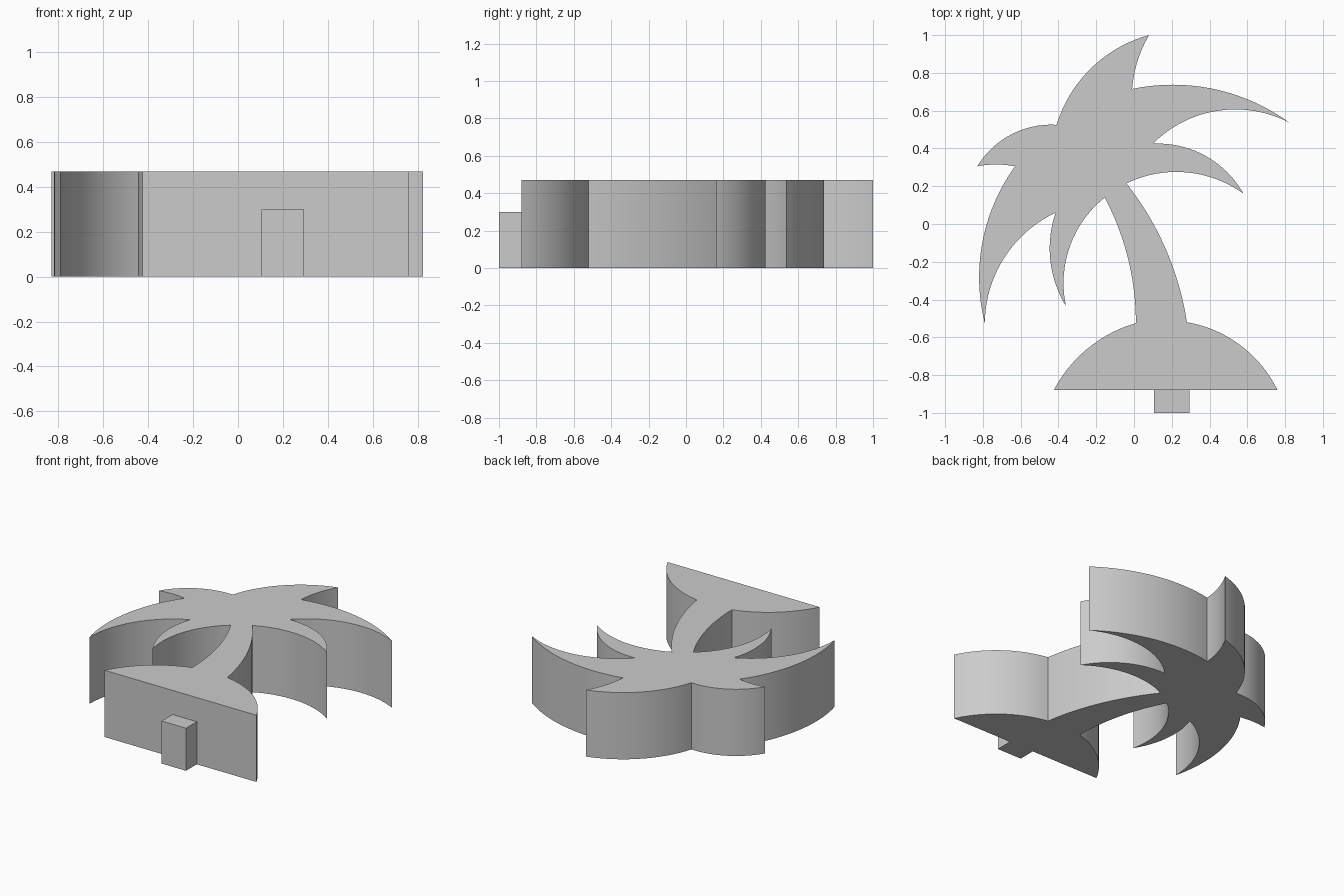
import bpy
import bmesh
import math
from mathutils import Vector

BODY_HEIGHT = 0.47
TAB_HEIGHT = 0.30
ARC_STEPS = 20

default_cube = bpy.data.objects.get("Cube")
if default_cube:
    bpy.data.objects.remove(default_cube, do_unlink=True)

# Single plain grey material
grey = bpy.data.materials.new("plain grey")
grey.use_nodes = True
colour = (0.6, 0.6, 0.6, 1.0)
grey.diffuse_color = colour
grey.node_tree.nodes["Principled BSDF"].inputs["Base Color"].default_value = colour


def arc_points(start, middle, end):
    """Points on the circular arc through three points, leaving out the end."""
    a, m, b = Vector(start), Vector(middle), Vector(end)
    u, v = m - a, b - a
    d = 2 * (u.x * v.y - u.y * v.x)
    centre = a + Vector((v.y * u.length_squared - u.y * v.length_squared,
                         u.x * v.length_squared - v.x * u.length_squared)) / d
    ray = a - centre
    end_ray = b - centre
    sweep = math.atan2(ray.x * end_ray.y - ray.y * end_ray.x, ray.dot(end_ray))
    points = []
    for i in range(ARC_STEPS):
        t = sweep * i / ARC_STEPS
        c, s = math.cos(t), math.sin(t)
        points.append(centre + Vector((ray.x * c - ray.y * s, ray.x * s + ray.y * c)))
    return points


def extrude_outline(name, outline, height):
    """Solid plate with the given outline, standing on the ground."""
    bm = bmesh.new()
    base = bm.faces.new([bm.verts.new((p[0], p[1], 0)) for p in outline])
    top = bmesh.ops.extrude_face_region(bm, geom=[base], use_keep_orig=True)["geom"]
    bmesh.ops.translate(bm, vec=(0, 0, height),
                        verts=[g for g in top if isinstance(g, bmesh.types.BMVert)])
    bmesh.ops.recalc_face_normals(bm, faces=bm.faces)
    mesh = bpy.data.meshes.new(name)
    bm.to_mesh(mesh)
    bm.free()
    mesh.materials.append(grey)
    obj = bpy.data.objects.new(name, mesh)
    bpy.context.collection.objects.link(obj)
    bpy.ops.object.select_all(action="DESELECT")
    obj.select_set(True)
    bpy.context.view_layer.objects.active = obj
    bpy.ops.object.shade_smooth_by_angle(angle=math.radians(25))
    return obj


# Palm outline: each corner with the point halfway along the arc leaving it
# (None for a straight edge)
corners = [
    # right-hand fronds
    ((0.08, 1.0), (0.015, 0.85)),
    ((-0.01, 0.715), (0.43, 0.713)),
    ((0.825, 0.535), (0.47, 0.603)),
    ((0.1, 0.425), (0.38, 0.36)),
    ((0.58, 0.16), (0.25, 0.275)),
    # trunk and island mound
    ((-0.04, 0.215), (0.167, -0.13)),
    ((0.28, -0.52), (0.55, -0.632)),
    ((0.76, -0.88), None),
    ((-0.425, -0.88), (-0.21, -0.632)),
    ((0.01, -0.525), (-0.03, -0.19)),
    # left-hand fronds
    ((-0.155, 0.14), (-0.34, -0.12)),
    ((-0.36, -0.435), (-0.445, -0.17)),
    ((-0.415, 0.06), (-0.7, -0.2)),
    ((-0.79, -0.525), (-0.807, -0.12)),
    ((-0.63, 0.305), (-0.73, 0.315)),
    ((-0.83, 0.305), (-0.65, 0.474)),
    ((-0.41, 0.525), (-0.226, 0.826)),
]
outline = []
for i, (corner, middle) in enumerate(corners):
    following = corners[(i + 1) % len(corners)][0]
    outline += arc_points(corner, middle, following) if middle else [corner]
extrude_outline("palm_tree_body", outline, BODY_HEIGHT)

# Small mounting tab on the flat front of the island
left, right, front, back = 0.105, 0.295, -1.0, -0.88
extrude_outline("base_tab", [(left, front), (right, front), (right, back), (left, back)],
                TAB_HEIGHT)
